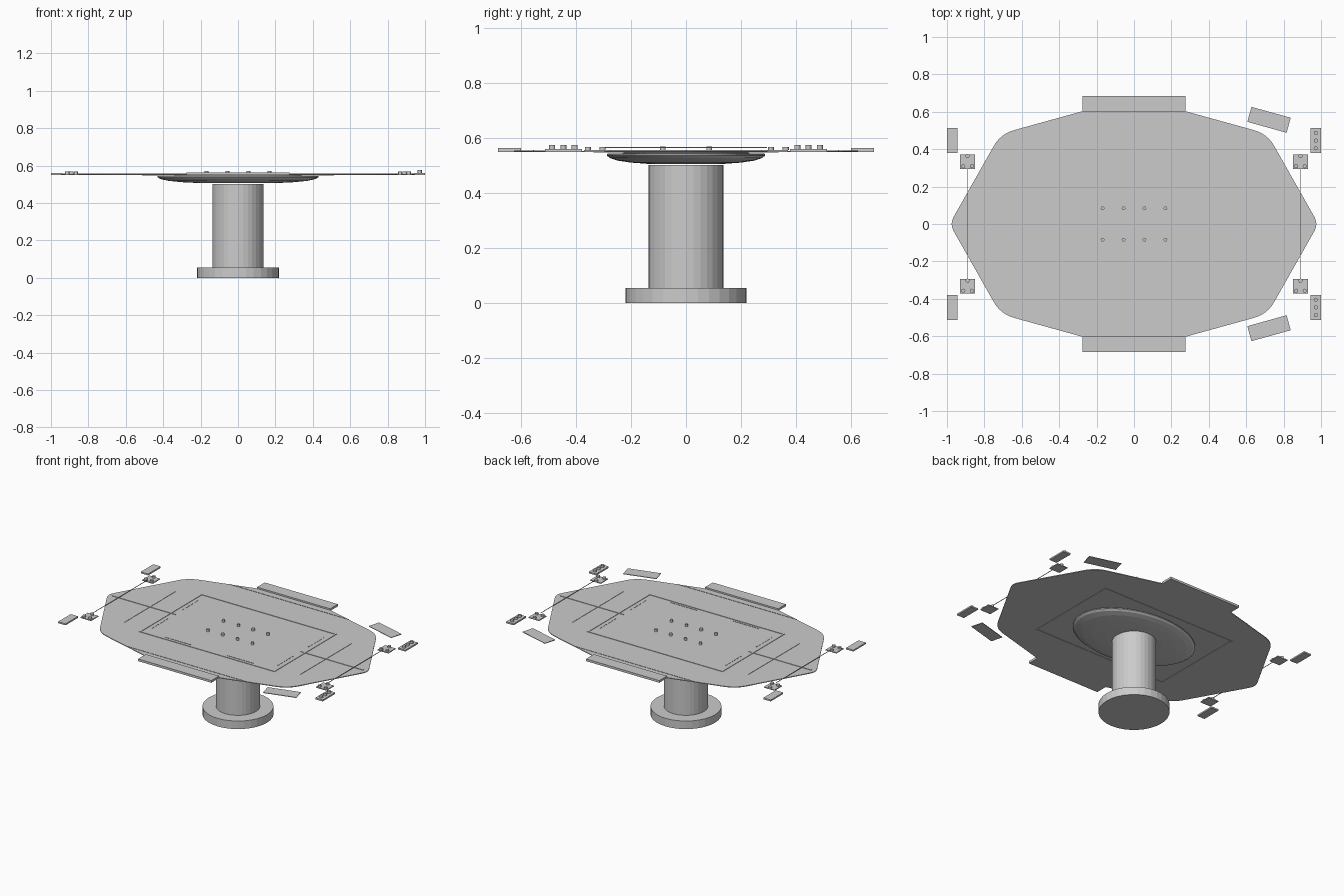
import bpy, bmesh, math
from mathutils import Vector, Matrix

cube = bpy.data.objects.get("Cube")
if cube:
    bpy.data.objects.remove(cube, do_unlink=True)

grey = bpy.data.materials.new("plain_grey")
grey.use_nodes = True
COLOR = (0.6, 0.6, 0.6, 1)
grey.diffuse_color = COLOR
grey.node_tree.nodes["Principled BSDF"].inputs["Base Color"].default_value = COLOR

DECK_LOW, DECK_TOP = 0.549, 0.554


def finish(name, bm):
    bmesh.ops.recalc_face_normals(bm, faces=bm.faces)
    mesh = bpy.data.meshes.new(name)
    bm.to_mesh(mesh)
    bm.free()
    mesh.materials.append(grey)
    obj = bpy.data.objects.new(name, mesh)
    bpy.context.collection.objects.link(obj)
    return obj


def box(name, x, y, low, high, sx, sy, angle=0):
    bm = bmesh.new()
    bmesh.ops.create_cube(bm, size=1)
    bmesh.ops.scale(bm, vec=(sx, sy, high - low), verts=bm.verts)
    bmesh.ops.rotate(bm, matrix=Matrix.Rotation(math.radians(angle), 3, 'Z'), verts=bm.verts)
    bmesh.ops.translate(bm, vec=(x, y, (low + high) / 2), verts=bm.verts)
    return finish(name, bm)


def lathe(name, profile, sides, x=0, y=0, stretch=1):
    """Stack of (radius, z) rings; stretch widens the rings along y."""
    bm = bmesh.new()
    rings = []
    for r, z in profile:
        angles = [2 * math.pi * i / sides for i in range(sides)]
        rings.append([bm.verts.new((x + r * math.cos(a), y + r * stretch * math.sin(a), z))
                      for a in angles])
    for a, b in zip(rings, rings[1:]):
        for i in range(sides):
            j = (i + 1) % sides
            bm.faces.new((a[i], a[j], b[j], b[i]))
    bm.faces.new(rings[0])
    bm.faces.new(rings[-1])
    return finish(name, bm)


def rounded(points, radii, steps=6):
    """Outline with each corner replaced by a smooth curve."""
    out = []
    for i, p in enumerate(points):
        p, r = Vector(p), radii[i]
        if r == 0:
            out.append(p)
            continue
        a = p + (Vector(points[i - 1]) - p).normalized() * r
        b = p + (Vector(points[(i + 1) % len(points)]) - p).normalized() * r
        for k in range(steps + 1):
            t = k / steps
            out.append(a * (1 - t) ** 2 + p * 2 * t * (1 - t) + b * t * t)
    return out


# Pedestal: round foot and column
lathe("foot", [(0.22, 0), (0.22, 0.055)], 32)
lathe("column", [(0.137, 0.055), (0.137, 0.502)], 32)

# Shallow elliptical dish under the deck
dish = lathe("dish", [(0.2, 0.506), (0.3, 0.511), (0.37, 0.518), (0.415, 0.528),
                      (0.43, 0.537), (0.43, 0.543), (0.34, 0.545), (0.34, 0.55)],
             64, stretch=0.67)

# Long deck with rounded corners
quarter = [(0.278, 0.602), (0.713, 0.482)]
tip = (0.986, 0)
outline = [tip] + [(x, y) for x, y in reversed(quarter)] \
    + [(-x, y) for x, y in quarter] + [(-tip[0], 0)] \
    + [(-x, -y) for x, y in reversed(quarter)] + [(x, -y) for x, y in quarter]
bm = bmesh.new()
face = bm.faces.new([bm.verts.new((p.x, p.y, DECK_LOW)) for p in
                     rounded(outline, [0.045, 0.075, 0, 0, 0.075] * 2)])
side = bmesh.ops.extrude_face_region(bm, geom=[face])["geom"]
bmesh.ops.translate(bm, vec=(0, 0, DECK_TOP - DECK_LOW),
                    verts=[v for v in side if isinstance(v, bmesh.types.BMVert)])
finish("deck", bm)

# Rectangular frame, seen above and below the deck
for s in (-1, 1):
    box("frame_long_rail", 0, s * 0.332, 0.547, 0.557, 1.024, 0.009)
    box("frame_short_rail", s * 0.507, 0, 0.547, 0.557, 0.009, 0.655)
    # Centre seam and thin lines on the deck
    box("centre_seam", s * 0.71, 0, DECK_TOP, 0.557, 0.48, 0.008)
    box("cross_line", s * 0.665, 0, DECK_TOP, 0.556, 0.003, 0.55)
    box("edge_line", 0, s * 0.555, DECK_TOP, 0.556, 0.9, 0.003)
    box("inner_line", s * 0.235, -0.31, DECK_TOP, 0.556, 0.2, 0.003)
    for t in (-1, 1):
        for k in range(6):
            box("dash", s * 0.475, t * (0.09 + 0.03 * k), DECK_TOP, 0.556, 0.003, 0.018)
    # Raised panels along the long edges
    box("edge_panel", 0, s * 0.642, 0.549, 0.564, 0.553, 0.083)
    # Angled plates at the left end
    box("angled_plate", 0.722, s * 0.557, 0.551, 0.555, 0.218, 0.083, -s * 15.5)

# Small buttons in the middle
for x in (-0.168, -0.056, 0.056, 0.168):
    for y in (-0.084, 0.084):
        lathe("button", [(0.01, DECK_TOP), (0.01, 0.57)], 12, x, y)

# Separate pads beyond both ends
for s in (-1, 1):
    for t in (-1, 1):
        box("end_pad", s * 0.972, t * 0.446, 0.55, 0.56, 0.056, 0.135)
        box("corner_pad", s * 0.89, t * 0.333, 0.55, 0.556, 0.08, 0.078)
        for dx, dy in ((0, 0.03), (-0.023, -0.024), (0.023, -0.024)):
            lathe("corner_pad_disc", [(0.011, 0.556), (0.011, 0.567)], 16,
                  s * 0.89 + dx, t * 0.333 + dy)
        if s > 0:
            for dy in (-0.041, 0, 0.041):
                lathe("end_pad_disc", [(0.011, 0.56), (0.011, 0.575)], 16,
                      s * 0.972, t * 0.446 + dy)
    box("tie_line", s * 0.89, 0, 0.564, 0.567, 0.003, 0.59)
